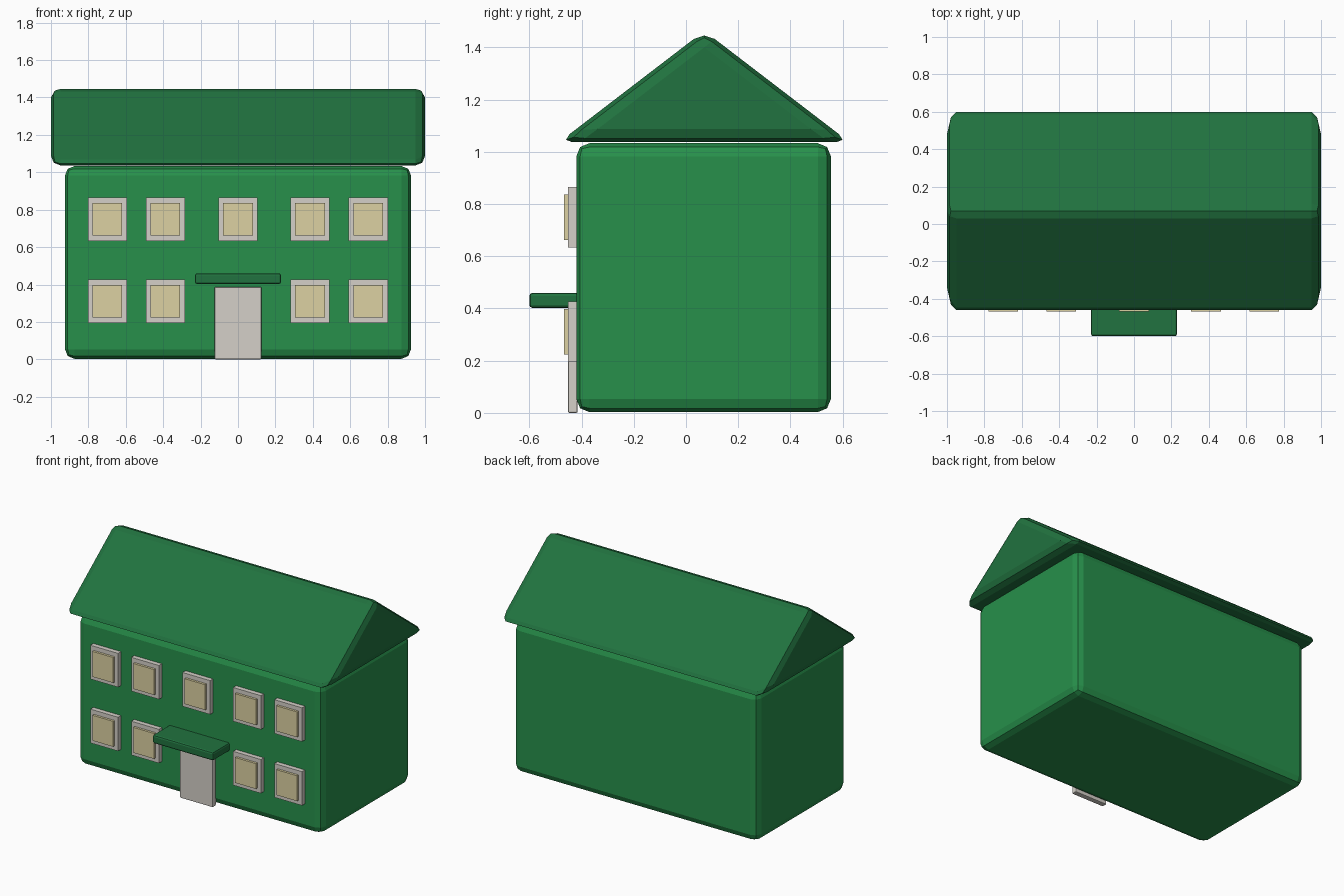
import bpy, bmesh

if "Cube" in bpy.data.objects:
    bpy.data.objects.remove(bpy.data.objects["Cube"])


def material(name, rgb):
    m = bpy.data.materials.new(name)
    m.diffuse_color = (*rgb, 1)
    m.use_nodes = True
    m.node_tree.nodes["Principled BSDF"].inputs["Base Color"].default_value = m.diffuse_color
    return m


WALL = material("wall_green", (0.02, 0.28, 0.07))
ROOF = material("roof_green", (0.015, 0.17, 0.05))
TRIM = material("trim", (0.66, 0.63, 0.58))
PANE = material("pane", (0.72, 0.64, 0.36))


def finish(name, bm, mat, bevel=0):
    bmesh.ops.recalc_face_normals(bm, faces=bm.faces)
    me = bpy.data.meshes.new(name)
    bm.to_mesh(me)
    bm.free()
    me.materials.append(mat)
    ob = bpy.data.objects.new(name, me)
    bpy.context.collection.objects.link(ob)
    if bevel:
        mod = ob.modifiers.new("Bevel", 'BEVEL')
        mod.width = bevel
        mod.segments = 2
        mod.limit_method = 'ANGLE'
    return ob


def box(name, x, y, z, mat, bevel=0):
    """Box from (min, max) ranges on each axis."""
    bm = bmesh.new()
    bmesh.ops.create_cube(bm, size=1)
    for v in bm.verts:
        v.co = [(r[0] + r[1]) / 2 + c * (r[1] - r[0])
                for c, r in zip(v.co, (x, y, z))]
    return finish(name, bm, mat, bevel)


# Main block
box("walls", (-0.925, 0.925), (-0.42, 0.555), (0.003, 1.033), WALL, 0.05)

# Gable roof: triangular profile extruded along x
bm = bmesh.new()
profile = [(-0.486, 1.037), (0.626, 1.037), (0.07, 1.463)]
face = bm.faces.new([bm.verts.new((-1, y, z)) for y, z in profile])
ext = bmesh.ops.extrude_face_region(bm, geom=[face], use_keep_orig=True)
new_verts = [g for g in ext["geom"] if isinstance(g, bmesh.types.BMVert)]
bmesh.ops.translate(bm, vec=(2, 0, 0), verts=new_verts)
finish("roof", bm, ROOF, 0.05)

# Door and canopy
box("door", (-0.125, 0.125), (-0.452, -0.415), (0, 0.387), TRIM, 0.006)
box("door_canopy", (-0.23, 0.23), (-0.6, -0.41), (0.402, 0.46), ROOF, 0.012)

# Windows: frame plus raised pane, five upstairs and four downstairs
columns = (-0.698, -0.388, 0, 0.385, 0.697)
for floor, cz in (("lower", 0.311), ("upper", 0.749)):
    for i, cx in enumerate(columns):
        if floor == "lower" and cx == 0:
            continue
        box(f"{floor}_window_frame_{i}", (cx - 0.105, cx + 0.105),
            (-0.452, -0.415), (cz - 0.116, cz + 0.116), TRIM)
        box(f"{floor}_window_pane_{i}", (cx - 0.079, cx + 0.079),
            (-0.468, -0.44), (cz - 0.087, cz + 0.087), PANE)
